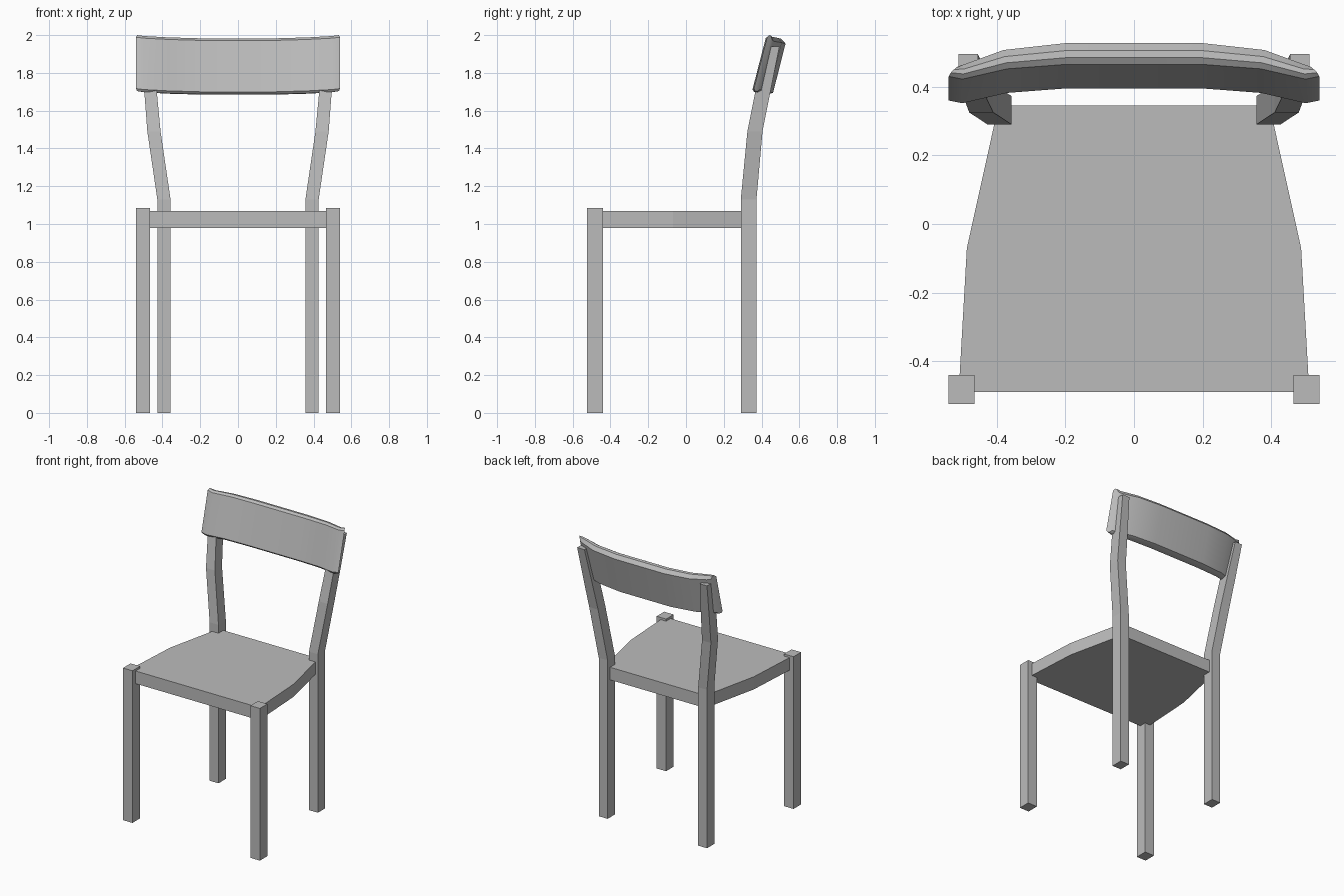
import bpy
import bmesh

cube = bpy.data.objects.get("Cube")
if cube:
    bpy.data.objects.remove(cube, do_unlink=True)

grey = bpy.data.materials.new("plain_grey")
grey.use_nodes = True
GREY = (0.5, 0.5, 0.5, 1)
grey.diffuse_color = GREY
grey.node_tree.nodes["Principled BSDF"].inputs["Base Color"].default_value = GREY


def loft(name, rings, smooth=False):
    """Skin a list of equal-sized point rings and cap both ends."""
    bm = bmesh.new()
    rows = [[bm.verts.new(p) for p in ring] for ring in rings]
    n = len(rows[0])
    for a, b in zip(rows, rows[1:]):
        for i in range(n):
            j = (i + 1) % n
            bm.faces.new((a[i], a[j], b[j], b[i]))
    bm.faces.new(rows[0])
    bm.faces.new(rows[-1])
    bmesh.ops.recalc_face_normals(bm, faces=bm.faces)
    mesh = bpy.data.meshes.new(name)
    bm.to_mesh(mesh)
    bm.free()
    mesh.materials.append(grey)
    obj = bpy.data.objects.new(name, mesh)
    bpy.context.collection.objects.link(obj)
    if smooth:
        bpy.ops.object.select_all(action="DESELECT")
        obj.select_set(True)
        bpy.context.view_layer.objects.active = obj
        bpy.ops.object.shade_smooth_by_angle(angle=0.55)
    return obj


def rect(x0, x1, y0, y1, z):
    return [(x0, y0, z), (x1, y0, z), (x1, y1, z), (x0, y1, z)]


# Legs: straight at the front, bent back and outwards above the seat at the rear
front_leg = [(0.465, 0.54, -0.525, -0.44, 0), (0.465, 0.54, -0.525, -0.44, 1.085)]
back_leg = [
    (0.357, 0.427, 0.29, 0.373, 0),
    (0.357, 0.427, 0.29, 0.373, 1.13),
    (0.41, 0.48, 0.325, 0.405, 1.49),
    (0.43, 0.496, 0.367, 0.447, 1.70),
    (0.455, 0.512, 0.435, 0.495, 1.94),
]
for side, s in (("left", 1), ("right", -1)):
    for part, path in (("front_leg", front_leg), ("back_leg", back_leg)):
        loft(f"{side}_{part}", [rect(s * a, s * b, c, d, z) for a, b, c, d, z in path])

# Seat panel, narrowing towards the back
half = [(0.51, -0.49), (0.508, -0.44), (0.487, -0.07), (0.405, 0.30), (0.397, 0.345)]
outline = half + [(-x, y) for x, y in reversed(half)]
loft("seat", [[(x, y, z) for x, y in outline] for z in (0.98, 1.07)])

# Backrest: front x, front y, back x, thickness, height offset
stations = [
    (0.2, 0.395, 0.2, 0.062, 0),
    (0.37, 0.382, 0.38, 0.055, 0.005),
    (0.5, 0.352, 0.49, 0.045, 0.012),
    (0.54, 0.36, 0.515, 0.028, 0.017),
]
# Section: share of thickness, lean, height
section = [
    (0, 0, 1.70), (0, 0.07, 1.972), (0.25, 0.074, 1.983), (0.6, 0.073, 1.98),
    (1, 0.07, 1.955), (1, 0.004, 1.695), (0.6, 0, 1.685), (0.2, 0, 1.687),
]
rings = []
for s, row in ((-1, stations[::-1]), (1, stations)):
    for xf, yf, xb, t, dz in row:
        rings.append([(s * (xf + (xb - xf) * u), yf + lean + t * u, z + dz)
                      for u, lean, z in section])
loft("backrest", rings, smooth=True)
